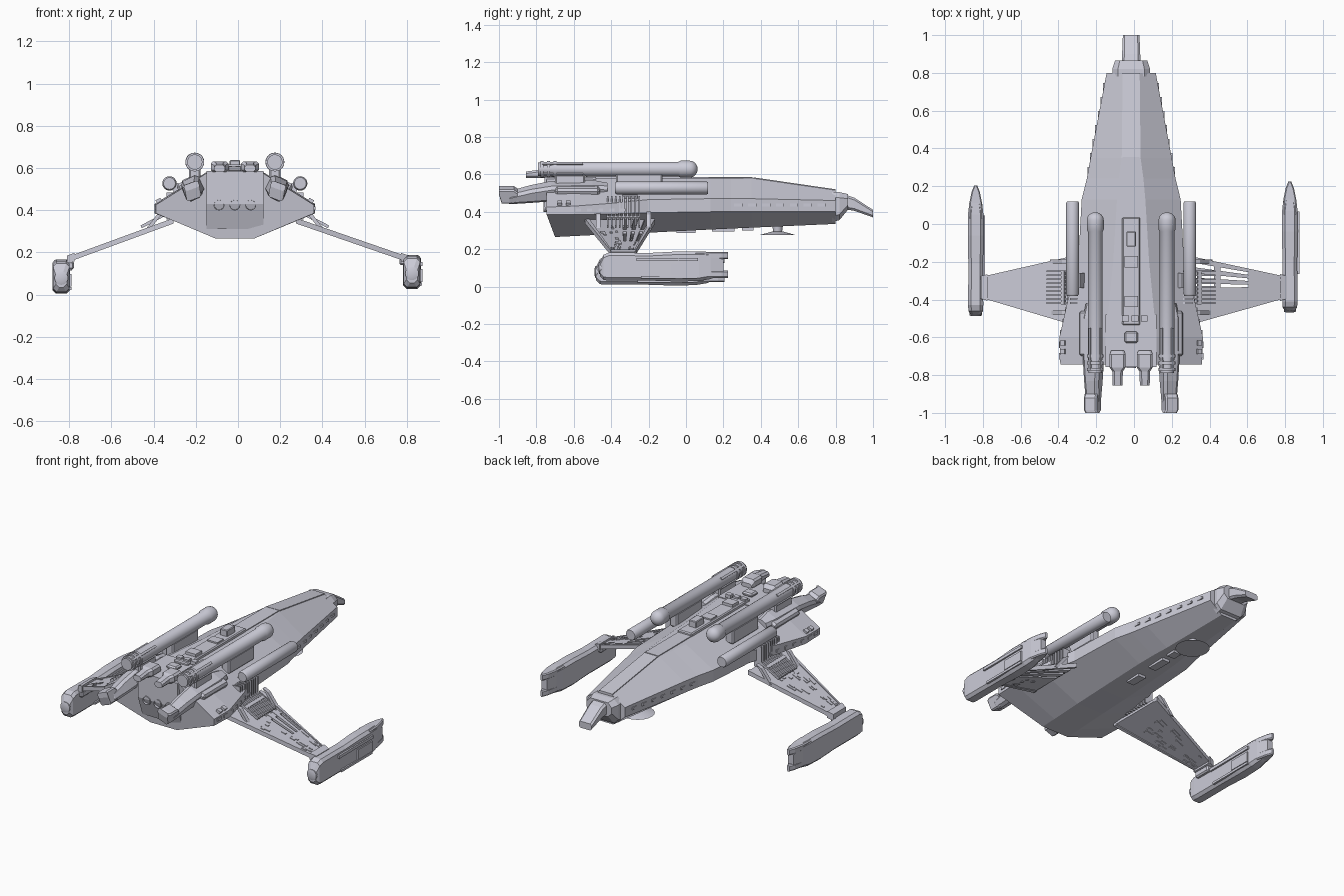
import bpy, bmesh, math, random
from mathutils import Vector, Matrix

random.seed(4)
if "Cube" in bpy.data.objects:
    bpy.data.objects.remove(bpy.data.objects["Cube"])
CX = -0.015  # centreline of the hull

GREY = bpy.data.materials.new("hull grey")
GREY.use_nodes = True
GREY.diffuse_color = (0.60, 0.60, 0.68, 1)
GREY.node_tree.nodes["Principled BSDF"].inputs["Base Color"].default_value = GREY.diffuse_color


def finish(name, bm, smooth=False):
    bmesh.ops.recalc_face_normals(bm, faces=bm.faces)
    me = bpy.data.meshes.new(name)
    bm.to_mesh(me)
    bm.free()
    me.materials.append(GREY)
    ob = bpy.data.objects.new(name, me)
    bpy.context.collection.objects.link(ob)
    if smooth:
        bpy.ops.object.select_all(action='DESELECT')
        ob.select_set(True)
        bpy.context.view_layer.objects.active = ob
        bpy.ops.object.shade_smooth_by_angle(angle=math.radians(40))
    return ob


def loft(name, rings, smooth=False):
    bm = bmesh.new()
    rows = [[bm.verts.new(p) for p in r] for r in rings]
    n = len(rows[0])
    for a, b in zip(rows, rows[1:]):
        for i in range(n):
            j = (i + 1) % n
            bm.faces.new((a[i], a[j], b[j], b[i]))
    bm.faces.new(rows[0])
    bm.faces.new(rows[-1][::-1])
    return finish(name, bm, smooth)


def box(name, c, size, roll=0, bevel=0):
    bm = bmesh.new()
    bmesh.ops.create_cube(bm, size=1)
    bmesh.ops.scale(bm, vec=size, verts=bm.verts)
    if bevel:
        bmesh.ops.bevel(bm, geom=bm.edges[:], offset=bevel, segments=1, affect='EDGES')
    bmesh.ops.transform(bm, verts=bm.verts,
                        matrix=Matrix.Translation(c) @ Matrix.Rotation(roll, 4, 'Y'))
    return finish(name, bm)


def chamfered(x, y, hw, lo, hi, c, roll=0):
    """Octagonal cross-section across y, rolled about its own middle."""
    mid = Vector((x, y, (lo + hi) / 2))
    h = (hi - lo) / 2
    turn = Matrix.Rotation(roll, 3, 'Y')
    return [mid + turn @ Vector((a, 0, z)) for a, z in (
        (-hw, c - h), (c - hw, -h), (hw - c, -h), (hw, c - h),
        (hw, h - c), (hw - c, h), (c - hw, h), (-hw, h - c))]


def lathe(name, x, z, profile, n=24):
    """Tube along y from (y, radius) pairs."""
    return loft(name, [[(x + r * math.cos(k * math.tau / n), y, z + r * math.sin(k * math.tau / n))
                        for k in range(n)] for y, r in profile], True)


# Main hull: eight-sided sections from stern to bow
stations = [  # y, bottom half width, bottom z, edge half width, edge z low, edge z high, top half width, top z
    (-.745, .09, .265, .375, .385, .425, .135, .575),
    (-.6, .09, .27, .38, .385, .43, .135, .58),
    (-.4, .09, .28, .335, .388, .445, .115, .58),
    (-.2, .09, .288, .28, .395, .465, .095, .58),
    (.13, .085, .305, .262, .40, .47, .075, .58),
    (.24, .08, .31, .235, .40, .47, .065, .58),
    (.35, .07, .315, .215, .40, .47, .05, .58),
    (.80, .05, .335, .13, .40, .46, .045, .515)]
rings = []
for i, (y, wb, zb, we, z1, z2, wt, zt) in enumerate(stations):
    half = [(wb, zb), (we, z1), (we, z2), (wt, zt)]
    pts = half + [(-a, z) for a, z in half[::-1]]
    rings.append([(CX + a, y + (.045 if i == 0 and z == zb else 0), z) for a, z in pts])
loft("main_hull", rings)

# Bow collar and snout
loft("bow_collar", [chamfered(CX, .78, .10, .345, .505, .03), chamfered(CX, .82, .10, .355, .505, .03),
                    chamfered(CX, .865, .085, .41, .495, .025)])
loft("snout", [chamfered(CX, .84, .05, .415, .495, .012), chamfered(CX, .90, .048, .405, .475, .012),
               chamfered(CX, 1.0, .044, .37, .41, .01)])

# Engine block, an inward-facing shell, with three ringed ports
side = [(-.715, .31), (-.757, .43), (-.757, .585), (-.48, .585), (-.48, .31)]
block = loft("engine_block", [[(CX + a, y, z) for y, z in side] for a in (-.135, .135)])
block.data.flip_normals()
for k in (-1, 0, 1):
    lathe("port_ring", CX + .075 * k, .425, [(-.735, .026), (-.763, .026), (-.763, .023), (-.738, .022)])
    box("stern_vent", (CX + .02 + .05 * k, -.5, .6), (.035, .03, .02))

# Dorsal spine, panels and the raised bow strip
box("spine", (CX, -.25, .587), (.095, .57, .025), bevel=.006)
box("spine_tower", (CX, -.08, .615), (.05, .08, .045), bevel=.004)
box("spine_hatch", (CX, -.41, .606), (.07, .06, .02))
box("spine_step", (CX, -.2, .602), (.07, .06, .012))
box("spine_forward", (CX, .18, .581), (.09, .35, .008))
loft("bow_strip", [[(CX + a, y, z + d) for a, d in ((-.045, -.02), (.045, -.02), (.045, .005), (-.045, .005))]
                   for y, z in ((.36, .579), (.8, .515))])
box("deck_beacon", (CX, -.6, .595), (.07, .06, .024), bevel=.008)

# Ventral dish and belly boxes
bm = bmesh.new()
bmesh.ops.create_cone(bm, cap_ends=True, segments=32, radius1=.095, radius2=.03, depth=.018,
                      matrix=Matrix.Translation((CX, .49, .285)))
bmesh.ops.create_cone(bm, cap_ends=True, segments=16, radius1=.022, radius2=.03, depth=.06,
                      matrix=Matrix.Translation((CX, .49, .31)))
finish("ventral_dish", bm, smooth=True)
for y, l in ((0, .1), (.2, .12), (.33, .06)):
    box("belly_box", (CX, y, .298 + .045 * y), (.05, l, .025))

for s in (-1, 1):
    # Upper launch tube with domed front
    x = CX + s * .19
    dome = [(.02 + .042 * math.sin(t * math.pi / 12), .045 * math.cos(t * math.pi / 12)) for t in range(6)]
    lathe("launch_tube", x, .628, [(-.79, .022), (-.79, .036), (-.72, .036), (-.72, .039),
                                   (-.04, .039), (-.03, .045)] + dome + [(.062, .003)])
    for y in (-.77, -.735, -.70):
        lathe("tube_collar", x, .628, [(y - .008, .03), (y - .008, .044), (y + .008, .044), (y + .008, .03)])
    for a in range(4):
        t = a * math.pi / 2 + math.pi / 4
        box("tube_rail", (x + .038 * math.cos(t), -.66, .628 + .038 * math.sin(t)), (.014, .22, .014), roll=-t)
    for y, l in ((-.62, .16), (-.25, .25)):
        box("tube_pylon", (x, y, .56), (.055, l, .09), bevel=.008)

    # Side tube on the flank
    x = CX + s * .31
    lathe("flank_tube", x, .527, [(-.38, .028), (-.37, .034), (.11, .034), (.118, .03)])
    box("flank_bracket", (x - s * .04, -.3, .49), (.04, .08, .07), roll=s * .5)

    # Stern thruster, rolled with the hull slope and ending in a hooked tail
    x = CX + s * .2
    loft("stern_thruster", [chamfered(x, y, w, lo, hi, .016, s * .45) for y, w, lo, hi in (
        (-.955, .03, .45, .50), (-.94, .038, .447, .505), (-.83, .043, .455, .535),
        (-.72, .048, .465, .555), (-.5, .048, .47, .56), (-.42, .035, .48, .55))])
    loft("thruster_tail", [chamfered(x + s * .005, y, .036, lo, hi, .008, s * .35) for y, lo, hi in (
        (-1.0, .50, .53), (-.985, .45, .53), (-.92, .45, .53), (-.9, .46, .515))])
    box("thruster_fairing", (CX + s * .225, -.58, .5), (.08, .24, .085), roll=s * .5, bevel=.012)

    # Paired deck nozzles
    x = CX + s * .072
    loft("deck_nozzle", [chamfered(x, y, w, .58, hi, .011) for y, w, hi in (
        (-.855, .026, .615), (-.78, .028, .625), (-.76, .042, .632), (-.69, .042, .632), (-.67, .034, .61))])

    # Slots along the forward flank and stern edge, and stern shoulder boxes
    for k in range(7):
        y = .28 + .074 * k
        box("edge_slot", (CX + s * (.215 - .189 * (y - .35)), y, .436), (.008, .045, .014))
    for k in range(7):
        y = -.70 + .06 * k
        box("stern_slot", (CX + s * (.376 if y < -.6 else .376 - .225 * (y + .6)), y, .41), (.012, .035, .016))
    for y in (-.63, -.675):
        for dx in (.325, .36):
            box("shoulder_box", (CX + s * dx, y, .444), (.026, .025, .02), roll=s * .5)

    # Radiator bars sloping from flank down over the wing root
    for k in range(9):
        y = -.25 - .021 * k
        box("radiator_bar", (CX + s * .36, y, .365), (.19, .009, .014), roll=s * .48)
        box("radiator_fin", (CX + s * .30, y, .42), (.05, .009, .13))
    box("radiator_frame", (CX + s * .36, -.335, .367), (.02, .18, .014), roll=s * .48)

    # Swept wing: bilinear patch cut into plates
    def at(u, v, dz):
        lead = Vector((.29, -.165, .35)).lerp(Vector((.81, -.28, .165)), u)
        trail = Vector((.29, -.54, .35)).lerp(Vector((.81, -.39, .165)), u)
        p = lead.lerp(trail, v)
        return (CX * (1 - u) + s * p.x, p.y, p.z + dz)

    def plate(name, u0, u1, v0, v1, t):
        return loft(name, [[at(u, v, d) for u, v in ((u0, v0), (u1, v0), (u1, v1), (u0, v1))] for d in (-t, t)])

    if s < 0:
        plate("wing", 0, 1, 0, 1, .008)
    else:  # open ribbed bay in the left wing
        plate("wing", .62, 1, 0, 1, .008)
        plate("wing_aft", 0, .62, .55, 1, .008)
        for k in range(4):
            plate("wing_rib", 0, .62, .155 * k, .155 * k + .09, .008)
        plate("wing_web", .28, .34, 0, .6, .006)
    plate("wing_leading_edge", 0, 1, 0, .06, .013)
    plate("wing_trailing_edge", 0, 1, .94, 1, .013)
    for k in range(26):
        u, v = random.uniform(.2, .88), random.uniform(.55 if k < 12 else .1, .85)
        if s < 0 or u > .62 or v > .55:
            plate("wing_panel", u, u + random.uniform(.03, .1), v, v + random.uniform(.03, .08), .012)
    plate("wing_tip_joint", .93, 1.0, -.05, 1.05, .02)

    # Root braces
    for y in (-.2, -.47):
        loft("wing_brace", [[(CX + s * a, y + d, z) for a, z in ((.33, .40), (.365, .385), (.43, .30), (.41, .30))]
                            for d in (-.012, .012)])

    # Wing-tip pod with forked front
    px, dy, dz = (.825, .01, .005) if s > 0 else (-.838, -.01, -.017)
    loft("pod_body", [chamfered(px, y + dy, w, lo + dz, hi + dz, .016) for y, w, lo, hi in (
        (-.47, .026, .05, .125), (-.45, .039, .03, .165), (-.42, .04, .027, .177), (-.2, .039, .027, .175),
        (-.05, .042, .022, .183), (.06, .041, .025, .183), (.12, .034, .035, .18), (.19, .018, .06, .155))])
    for lo, hi in ((.042, .08), (.142, .18)):
        loft("pod_prong", [chamfered(px, y + dy, w, lo + dz, hi + dz, .006) for y, w in (
            (.04, .038), (.12, .034), (.18, .022), (.215, .008))])
    lathe("pod_rear_cap", px, .095 + dz, [(-.478 + dy, .02), (-.474 + dy, .032), (-.44 + dy, .032)])
    box("pod_side_rail", (px + .044, -.11 + dy, .14 + dz), (.012, .33, .018))
    box("pod_side_panel", (px + .043, -.02 + dy, .085 + dz), (.012, .14, .06))
    box("pod_low_rail", (px + .042, -.1 + dy, .045 + dz), (.012, .3, .014))
    box("pod_mount", (px - s * .035, -.335 + dy, .155 + dz), (.05, .11, .04), bevel=.008)
